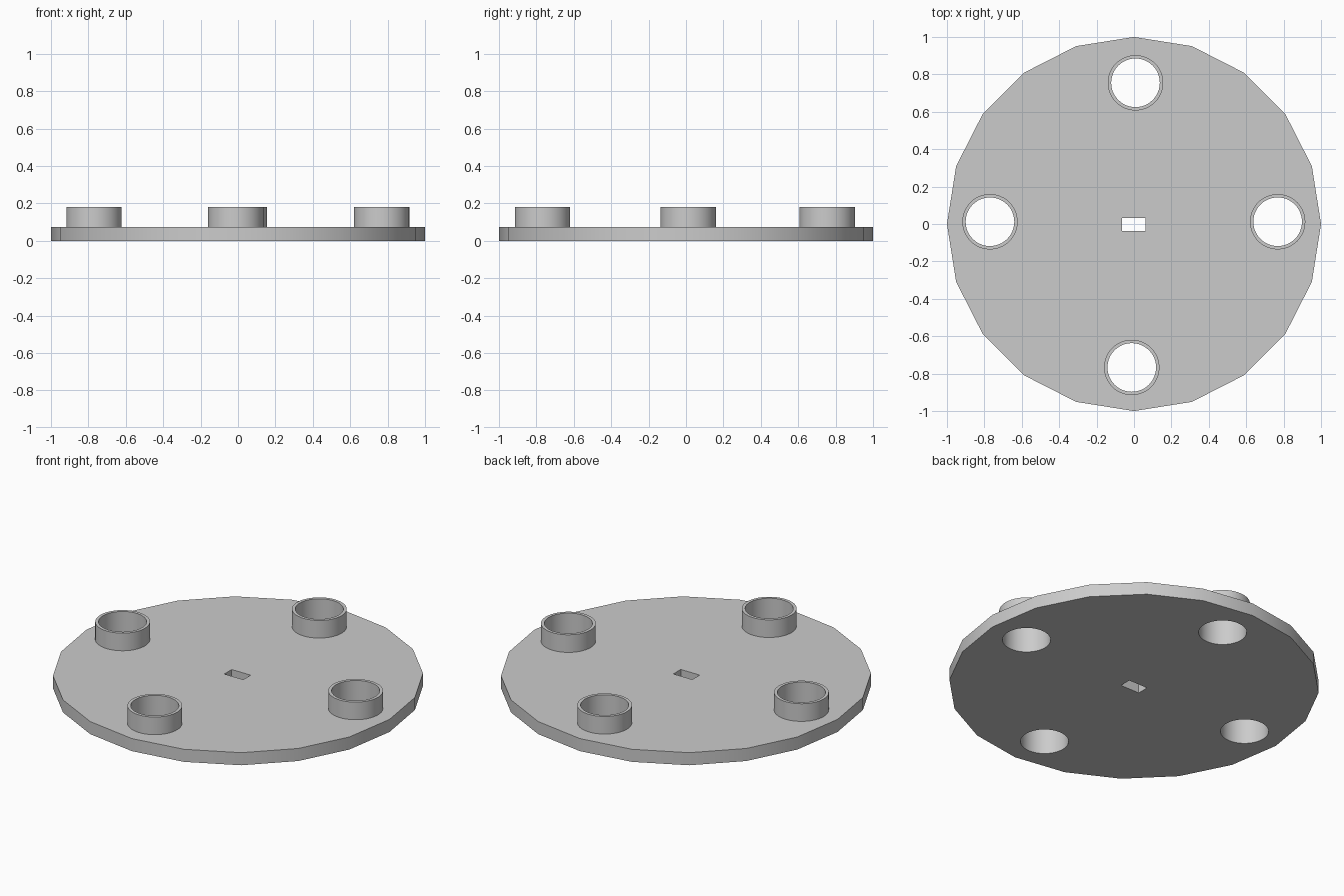
import bpy
from math import radians

cube = bpy.data.objects.get("Cube")
if cube:
    bpy.data.objects.remove(cube, do_unlink=True)

grey = bpy.data.materials.new("plain_grey")
grey.use_nodes = True
GREY = (0.6, 0.6, 0.6, 1)
grey.diffuse_color = GREY
grey.node_tree.nodes["Principled BSDF"].inputs["Base Color"].default_value = GREY

PLATE_TOP, CUP_TOP = 0.075, 0.18
OUTER, INNER = 0.148, 0.13
CUPS = {"back": (0.008, 0.755), "front": (-0.012, -0.767),
        "right": (-0.77, 0.012), "left": (0.768, 0.012)}


def cylinder(name, x, y, z0, z1, radius, sides):
    bpy.ops.mesh.primitive_cylinder_add(vertices=sides, radius=radius, depth=z1 - z0,
                                        location=(x, y, (z0 + z1) / 2))
    obj = bpy.context.object
    obj.name = name
    obj.data.materials.append(grey)
    return obj


def cut(obj, cutter):
    mod = obj.modifiers.new("cut", "BOOLEAN")
    mod.operation = "DIFFERENCE"
    mod.solver = "EXACT"
    mod.object = cutter
    bpy.ops.object.select_all(action="DESELECT")
    obj.select_set(True)
    bpy.context.view_layer.objects.active = obj
    bpy.ops.object.modifier_apply(modifier=mod.name)


def smooth(obj):
    bpy.ops.object.select_all(action="DESELECT")
    obj.select_set(True)
    bpy.context.view_layer.objects.active = obj
    bpy.ops.object.shade_smooth_by_angle(angle=radians(30))


# Twenty-sided base plate
plate = cylinder("base_plate", 0, 0, 0, PLATE_TOP, 1, 20)

# Four open collars, each bored through the plate
for side, (x, y) in CUPS.items():
    collar = cylinder(side + "_collar", x, y, PLATE_TOP, CUP_TOP, OUTER, 48)
    bore = cylinder("bore_cutter", x, y, -0.1, 0.3, INNER, 48)
    cut(collar, bore)
    cut(plate, bore)
    bpy.data.objects.remove(bore, do_unlink=True)
    smooth(collar)

# Rectangular slot in the middle
bpy.ops.mesh.primitive_cube_add(size=1, location=(-0.002, -0.002, 0))
slot = bpy.context.object
slot.scale = (0.125, 0.07, 0.4)
slot.data.materials.append(grey)
bpy.context.view_layer.update()
cut(plate, slot)
bpy.data.objects.remove(slot, do_unlink=True)
smooth(plate)
